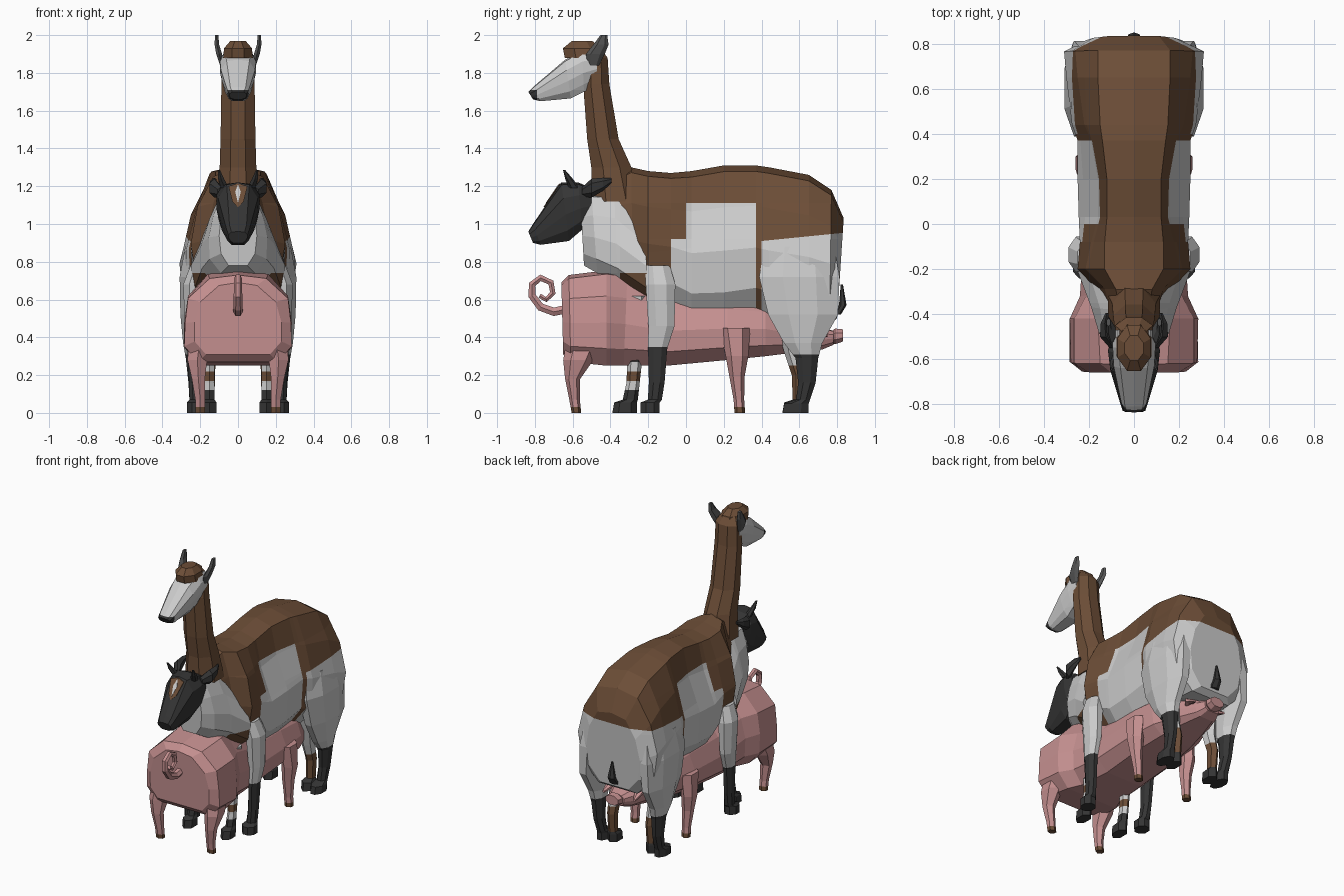
import bpy, bmesh, math
from mathutils import Vector


def material(name, rgb):
    m = bpy.data.materials.new(name)
    m.diffuse_color = (*rgb, 1)
    return m


MATS = [material("brown wool", (0.15, 0.075, 0.038)),
        material("pale fleece", (0.60, 0.60, 0.60)),
        material("black coat", (0.035, 0.035, 0.035)),
        material("pink skin", (0.56, 0.28, 0.28)),
        material("dark grey", (0.09, 0.09, 0.09))]
BROWN, PALE, BLACK, PINK, GREY = range(5)


def loft(name, rings, colour, cuts=()):
    """Skin closed rings; cut along planes, then colour faces by number or rule."""
    bm = bmesh.new()
    vs = [[bm.verts.new(p) for p in r] for r in rings]
    n = len(rings[0])
    for a, b in zip(vs, vs[1:]):
        for i in range(n):
            j = (i + 1) % n
            bm.faces.new((a[i], a[j], b[j], b[i]))
    bm.faces.new(vs[0][::-1])
    bm.faces.new(vs[-1])
    for co, no in cuts:
        bmesh.ops.bisect_plane(bm, geom=bm.verts[:] + bm.edges[:] + bm.faces[:],
                               plane_co=co, plane_no=no, dist=1e-5)
    bmesh.ops.recalc_face_normals(bm, faces=bm.faces[:])
    for f in bm.faces:
        c = f.calc_center_median()
        f.material_index = colour(c, f.normal) if callable(colour) else colour
    me = bpy.data.meshes.new(name)
    bm.to_mesh(me)
    bm.free()
    for m in MATS:
        me.materials.append(m)
    ob = bpy.data.objects.new(name, me)
    bpy.context.collection.objects.link(ob)
    return ob


def section(yt, zt, yb, zb, widths):
    """Symmetric cross-section from a top point to a flat bottom."""
    fr = (0, .04, .27, .55, .82, 1)
    half = [(w, yt + (yb - yt) * f, zt + (zb - zt) * f) for w, f in zip((0, *widths), fr)]
    return half + [(-x, y, z) for x, y, z in half[:0:-1]]


def body(name, rows, colour, cuts=()):
    return loft(name, [section(*r) for r in rows], colour, cuts)


def limb(name, rows, colour, cuts=(), axis="z", n=6, both=True):
    """Stack of (x, y, z, rx, r) ellipses, level or upright, on one or both sides."""
    for s, side in ((1, "right_"), (-1, "left_")) if both else ((1, ""),):
        rings = []
        for x, y, z, rx, r in rows:
            ring = []
            for k in range(n):
                a = 2 * math.pi * (k + .5) / n
                u, v = rx * math.cos(a), r * math.sin(a)
                ring.append((s * (x + u), y + v, z) if axis == "z" else (s * (x + u), y, z + v))
            rings.append(ring)
        loft(side + name, rings, colour, cuts)


def flat(z):
    return ((0, 0, z), (0, 0, 1))


def across(y):
    return ((0, y, 0), (0, 1, 0))


# Woolly torso with pale flank patch and pale hindquarters
def wool(c, n):
    if c.y > .4:
        return PALE if c.z < .91 + .1 * (c.y - .4) else BROWN
    if 0 < c.y < .37:
        return PALE if c.z < 1.11 else BROWN
    return PALE if -.08 < c.y < 0 and c.z < .92 else BROWN


body("wool_torso", [
    (-.44, 1.22, -.40, .70, (.06, .09, .10, .10, .06)),
    (-.29, 1.30, -.28, .60, (.08, .13, .17, .17, .10)),
    (-.20, 1.28, -.20, .58, (.13, .215, .25, .22, .12)),
    (-.08, 1.27, -.08, .56, (.13, .19, .24, .22, .12)),
    (.03, 1.28, .03, .49, (.12, .16, .245, .23, .13)),
    (.20, 1.31, .20, .49, (.12, .16, .25, .235, .13)),
    (.37, 1.31, .37, .52, (.14, .19, .25, .235, .13)),
    (.44, 1.30, .44, .50, (.15, .22, .275, .27, .15)),
    (.65, 1.26, .65, .47, (.16, .25, .30, .29, .16)),
    (.77, 1.18, .76, .47, (.16, .26, .31, .28, .15)),
    (.835, 1.03, .80, .50, (.11, .18, .21, .19, .11))], wool,
    [across(0), across(-.08), across(.37), across(.4), flat(1.11), flat(.92),
     ((0, .4, .91), (0, -.1, 1))])

# Long neck, head, forelock and upright ears
limb("long_neck", [(0, -.37, 1.12, .125, .14), (0, -.395, 1.30, .105, .115),
                   (0, -.44, 1.45, .10, .09), (0, -.475, 1.74, .095, .075),
                   (0, -.475, 1.88, .09, .065), (0, -.49, 1.93, .06, .04)],
     BROWN, n=8, both=False)
body("pale_head", [
    (-.47, 1.92, -.47, 1.74, (.07, .095, .09, .07, .05)),
    (-.55, 1.92, -.54, 1.70, (.07, .095, .095, .075, .055)),
    (-.64, 1.87, -.61, 1.665, (.06, .09, .085, .07, .045)),
    (-.81, 1.725, -.77, 1.65, (.04, .055, .055, .05, .03)),
    (-.835, 1.70, -.81, 1.66, (.03, .045, .045, .04, .02))],
    lambda c, n: BLACK if c.y < -.79 and c.z < 1.71 else PALE, [across(-.79), flat(1.71)])
limb("forelock", [(0, -.54, 1.88, .085, .11), (0, -.55, 1.93, .08, .11),
                  (0, -.55, 1.968, .045, .06)], BROWN, n=8, both=False)
limb("upright_ear", [(.085, -.49, 1.84, .012, .03), (.10, -.48, 1.90, .018, .05),
                     (.112, -.45, 1.95, .014, .04), (.113, -.435, 2.0, .01, .018)], GREY)

# Pale chest and horned black head
body("pale_chest", [
    (-.56, 1.13, -.54, .78, (.06, .09, .10, .09, .05)),
    (-.50, 1.16, -.47, .74, (.09, .13, .155, .15, .09)),
    (-.38, 1.16, -.36, .68, (.10, .15, .19, .19, .11)),
    (-.22, 1.02, -.20, .58, (.14, .20, .25, .23, .12))],
    lambda c, n: BROWN if c.z < .74 and c.y > -.35 else PALE, [flat(.74), across(-.35)])
body("black_head", [
    (-.50, 1.19, -.50, 1.02, (.07, .10, .10, .09, .06)),
    (-.57, 1.22, -.55, .97, (.08, .115, .115, .10, .06)),
    (-.66, 1.22, -.62, .91, (.06, .105, .10, .085, .05)),
    (-.81, 1.00, -.77, .89, (.045, .06, .06, .055, .035)),
    (-.835, .96, -.81, .90, (.035, .05, .05, .04, .025))], BLACK)


# Forehead blaze as thin plates lying on the slope of the face
def blaze(name, pts, colour, lift):
    rings = [[(x, -.66 - .15 * (1.22 - z) / .22 - d, z) for x, z in pts] for d in (0, lift)]
    loft(name, rings, colour)


blaze("brown_blaze", [(0, 1.215), (-.05, 1.20), (-.03, 1.12), (0, 1.09),
                      (.03, 1.12), (.05, 1.20)], BROWN, .006)
blaze("pale_star", [(0, 1.21), (-.015, 1.17), (0, 1.11), (.015, 1.17)], PALE, .009)
limb("side_ear", [(.09, -.55, 1.17, .02, .025), (.125, -.50, 1.19, .03, .05),
                  (.13, -.44, 1.21, .02, .035), (.12, -.395, 1.23, .008, .012)],
     BLACK, axis="y")
limb("horn", [(.07, -.59, 1.19, .025, .03), (.09, -.62, 1.24, .018, .02),
              (.10, -.645, 1.285, .006, .006)], BLACK)


# Outer legs: pale uppers, black stockings and hooves
def stocking(z):
    return lambda c, n: BLACK if c.z < z else PALE


limb("outer_front_leg", [
    (.225, -.19, .0, .05, .055), (.225, -.19, .055, .05, .055), (.225, -.165, .07, .035, .04),
    (.23, -.155, .16, .032, .045), (.235, -.15, .34, .035, .055),
    (.24, -.13, .46, .045, .075), (.235, -.135, .68, .06, .085),
    (.205, -.15, .78, .05, .07)], stocking(.35), [flat(.35)], n=8)
limb("outer_hind_leg", [
    (.225, .58, .0, .045, .075), (.225, .585, .05, .045, .07), (.225, .62, .07, .035, .04),
    (.23, .64, .16, .035, .05), (.235, .64, .29, .045, .065), (.24, .62, .37, .055, .11),
    (.245, .62, .52, .065, .20), (.235, .60, .72, .08, .23), (.215, .60, .88, .07, .2)],
    stocking(.31), [flat(.31)], n=8)


# Inner striped legs
def stripes(c, n):
    if c.z < .07:
        return BLACK
    return (BLACK, PALE, BROWN, PALE)[int((c.z - .07) / .05) % 4]


bands = [flat(.07 + .05 * i) for i in range(9)]
limb("inner_front_leg", [
    (.15, -.325, .0, .042, .065), (.15, -.32, .055, .042, .06), (.15, -.295, .07, .03, .04),
    (.15, -.28, .16, .028, .035), (.15, -.27, .30, .032, .04), (.15, -.27, .62, .05, .07)],
    stripes, bands)
limb("inner_hind_leg", [
    (.15, .575, .0, .042, .065), (.15, .58, .055, .042, .06), (.15, .60, .07, .03, .035),
    (.15, .605, .20, .032, .045), (.15, .57, .32, .04, .05), (.15, .54, .55, .06, .09)],
    lambda c, n: BLACK if c.z < .07 else BROWN if c.z < .25 else PALE,
    [flat(.07), flat(.25)])

# Short black tail at the rear
limb("short_tail", [(0, .80, .52, .035, .02), (0, .83, .57, .03, .02),
                    (0, .825, .68, .006, .006)], BLACK, both=False)

# Pink barrel body with its head and snout to the rear
body("pink_body", [
    (-.66, .69, -.65, .31, (.10, .20, .23, .23, .17)),
    (-.62, .73, -.61, .27, (.15, .265, .28, .285, .21)),
    (-.42, .755, -.42, .25, (.16, .265, .285, .28, .20)),
    (-.31, .74, -.33, .25, (.13, .21, .24, .23, .16)),
    (-.10, .66, -.10, .25, (.11, .18, .225, .22, .14)),
    (.22, .65, .22, .28, (.11, .18, .225, .215, .14)),
    (.42, .62, .42, .30, (.10, .17, .20, .19, .12)),
    (.58, .54, .58, .32, (.08, .12, .135, .13, .09)),
    (.72, .45, .72, .335, (.06, .085, .09, .08, .05)),
    (.78, .435, .78, .36, (.04, .06, .06, .055, .035))], PINK)
limb("snout", [(0, .77, .40, .045, .035), (0, .79, .405, .06, .045),
               (0, .83, .41, .055, .035)], PINK, axis="y", n=8, both=False)
limb("floppy_ear", [(.07, .62, .44, .03, .03), (.11, .68, .44, .035, .02),
                    (.12, .75, .41, .01, .01)], PINK, axis="y")


# Pink legs with brown trotters
def trotter(c, n):
    return BROWN if c.z < .03 else PINK


limb("pink_hind_leg", [(.20, -.58, 0, .03, .025), (.20, -.59, .07, .03, .028),
                       (.21, -.60, .18, .04, .04), (.215, -.57, .28, .06, .08),
                       (.20, -.53, .40, .07, .10)], trotter, [flat(.03)])
limb("pink_front_leg", [(.20, .285, 0, .03, .028), (.20, .28, .07, .03, .028),
                        (.205, .27, .19, .04, .04), (.215, .27, .30, .05, .06),
                        (.205, .26, .45, .055, .08)], trotter, [flat(.03)])

# Curly tail swept along a spiral
path = [(-.63, .55), (-.70, .535), (-.77, .56), (-.815, .62), (-.815, .68), (-.77, .715),
        (-.715, .69), (-.705, .635), (-.74, .60), (-.775, .62)]
rings = []
for i, (y, z) in enumerate(path):
    a, b = path[max(i - 1, 0)], path[min(i + 1, len(path) - 1)]
    t = Vector((0, b[0] - a[0], b[1] - a[1])).normalized()
    side = Vector((0, -t.z, t.y))
    r = .027 - .0014 * i
    rings.append([Vector((0, y, z)) + r * (Vector((1, 0, 0)) * math.cos(k * math.pi / 3)
                  + side * math.sin(k * math.pi / 3)) for k in range(6)])
loft("curly_tail", rings, PINK)
